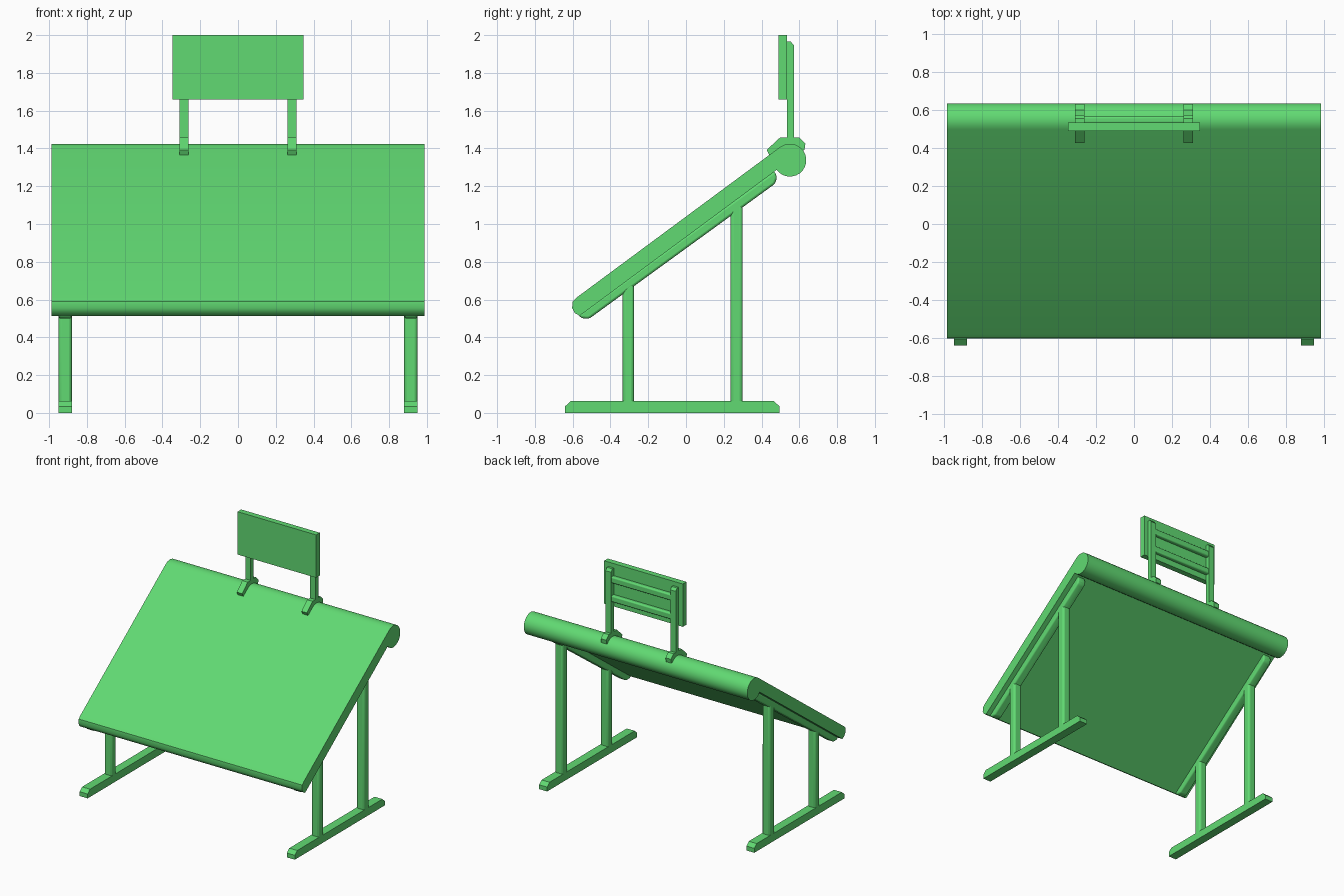
import bpy, bmesh, math

if "Cube" in bpy.data.objects:
    bpy.data.objects.remove(bpy.data.objects["Cube"])

green = bpy.data.materials.new("green")
green.diffuse_color = (0.12, 0.70, 0.17, 1)
green.use_nodes = True
green.node_tree.nodes["Principled BSDF"].inputs["Base Color"].default_value = green.diffuse_color


def extrude(name, profile, x0, x1, bevel=0.0, mirror=False):
    """Extrude a (y, z) profile along x, optionally rounded and mirrored."""
    bm = bmesh.new()
    face = bm.faces.new([bm.verts.new((x0, y, z)) for y, z in profile])
    grown = bmesh.ops.extrude_face_region(bm, geom=[face], use_keep_orig=True)
    verts = [v for v in grown["geom"] if isinstance(v, bmesh.types.BMVert)]
    bmesh.ops.translate(bm, verts=verts, vec=(x1 - x0, 0, 0))
    bmesh.ops.recalc_face_normals(bm, faces=bm.faces)
    mesh = bpy.data.meshes.new(name)
    bm.to_mesh(mesh)
    bm.free()
    mesh.materials.append(green)
    ob = bpy.data.objects.new(name, mesh)
    bpy.context.collection.objects.link(ob)
    bpy.ops.object.select_all(action='DESELECT')
    ob.select_set(True)
    bpy.context.view_layer.objects.active = ob
    if bevel:
        mod = ob.modifiers.new("rounding", 'BEVEL')
        mod.width, mod.segments = bevel, 3
        mod.limit_method = 'ANGLE'
    if mirror:
        ob.modifiers.new("mirror", 'MIRROR')
    bpy.ops.object.shade_smooth_by_angle(angle=math.radians(35))
    return ob


def rect(y0, y1, z0, z1):
    return [(y0, z0), (y1, z0), (y1, z1), (y0, z1)]


# Sloped panel with a rounded lower lip and a rolled top edge
cy, cz, r = 0.550, 1.338, 0.087
roll = []
for i in range(19):
    a = math.radians(126.5 - i * 270 / 18)
    roll.append((cy + r * math.cos(a), cz + r * math.sin(a)))
lip = [(-0.563, 0.514), (-0.588, 0.528), (-0.603, 0.555),
       (-0.600, 0.590), (-0.580, 0.610)]
extrude("sloped_panel", roll + lip, -0.987, 0.987)

# Support rails under the panel
extrude("panel_rail",
        [(-0.570, 0.517), (-0.550, 0.500), (-0.512, 0.499), (0.470, 1.212),
         (0.482, 1.245), (0.470, 1.280)], 0.88, 0.95, 0.012, True)

# Legs with tops cut to the slope of the rail
for name, y0, y1, z in (("front_leg", -0.335, -0.275, 0.68),
                        ("rear_leg", 0.235, 0.300, 1.10)):
    extrude(name, [(y0, 0.04), (y1, 0.04), (y1, z + 0.022), (y0, z - 0.022)],
            0.88, 0.95, 0.016, True)

# Floor runners
extrude("base_runner",
        [(-0.640, 0), (0.495, 0), (0.495, 0.035), (0.465, 0.062),
         (-0.610, 0.062), (-0.640, 0.035)], 0.88, 0.95, 0, True)

# Sign clamps hugging the rolled edge
extrude("sign_clamp",
        [(0.440, 1.366), (0.427, 1.392), (0.497, 1.457), (0.600, 1.457),
         (0.632, 1.425), (0.627, 1.392), (0.600, 1.385), (0.500, 1.390)],
        0.262, 0.310, 0, True)

# Sign posts
extrude("sign_post",
        [(0.535, 1.43), (0.572, 1.43), (0.572, 1.945), (0.555, 1.965),
         (0.535, 1.965)], 0.262, 0.310, 0, True)

# Cross bars between the posts
for name, z in (("lower_cross_bar", 1.73), ("upper_cross_bar", 1.88)):
    extrude(name, rect(0.53, 0.567, z - 0.025, z + 0.025), -0.27, 0.27, 0.01)

# Sign board
extrude("sign_board", rect(0.490, 0.536, 1.658, 2.0), -0.347, 0.347)
